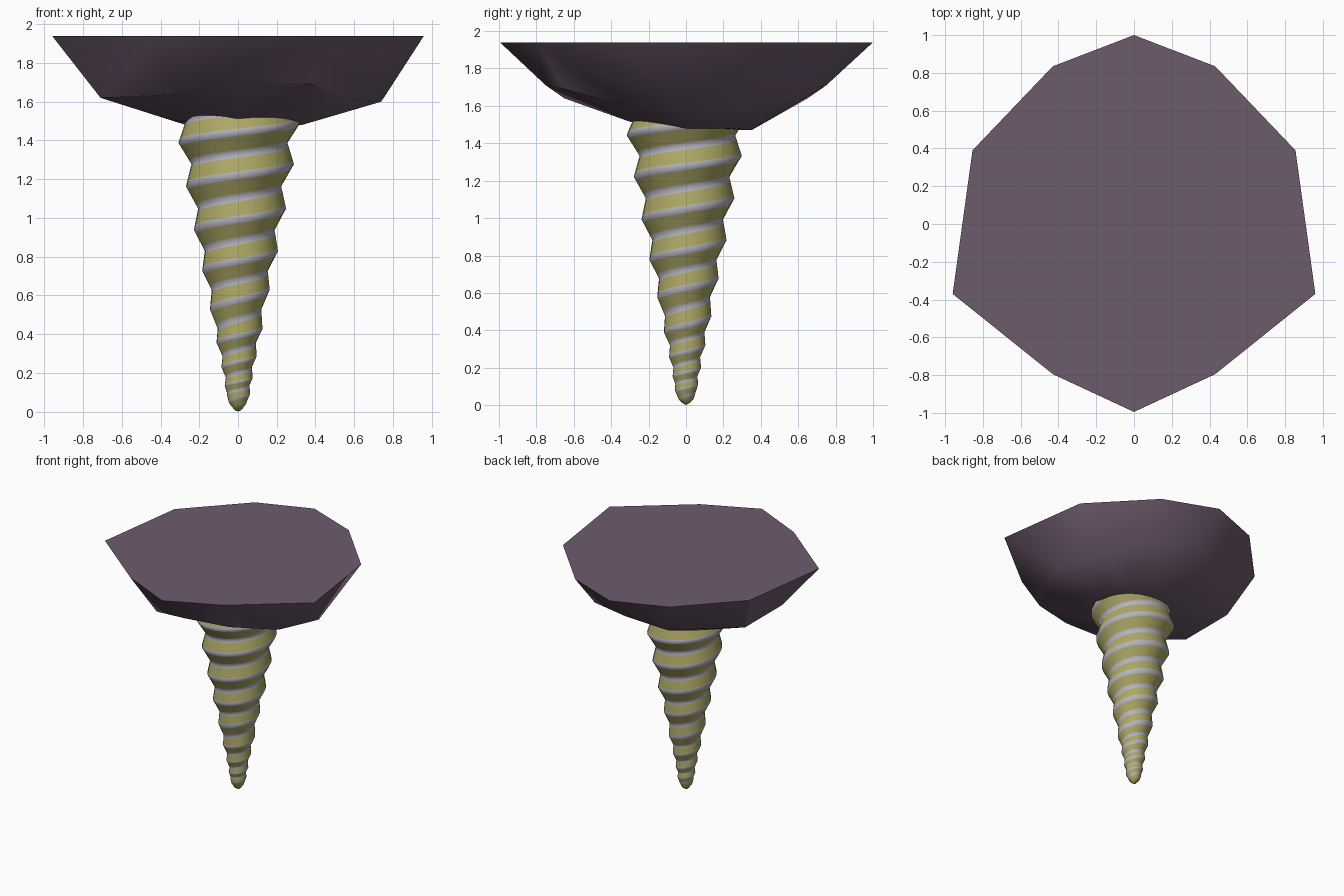
import bpy, bmesh, math

if "Cube" in bpy.data.objects:
    bpy.data.objects.remove(bpy.data.objects["Cube"])


def material(name, rgb):
    m = bpy.data.materials.new(name)
    m.diffuse_color = (*rgb, 1)
    m.use_nodes = True
    m.node_tree.nodes["Principled BSDF"].inputs["Base Color"].default_value = m.diffuse_color
    return m


def finish(bm, name, mats, angle):
    me = bpy.data.meshes.new(name)
    bm.to_mesh(me)
    bm.free()
    ob = bpy.data.objects.new(name, me)
    bpy.context.collection.objects.link(ob)
    for m in mats:
        me.materials.append(m)
    bpy.ops.object.select_all(action='DESELECT')
    ob.select_set(True)
    bpy.context.view_layer.objects.active = ob
    bpy.ops.object.shade_smooth_by_angle(angle=math.radians(angle))
    return ob


def interp(table, x):
    for (x0, y0), (x1, y1) in zip(table, table[1:]):
        if x <= x1:
            return y0 + (y1 - y0) * max(0, (x - x0) / (x1 - x0))
    return table[-1][1]


plum = material("dark plum", (0.155, 0.104, 0.152))
olive = material("olive yellow", (0.42, 0.39, 0.13))
grey = material("pale grey", (0.46, 0.45, 0.50))

# faceted head: collar, irregular waist and rim, each counter-clockwise
collar = [(.33, 0, 1.48), (.25, .25, 1.48), (0, .35, 1.47), (-.27, .25, 1.48), (-.33, 0, 1.5),
          (-.27, -.22, 1.56), (0, -.3, 1.515), (.29, -.24, 1.53)]
waist = [(.74, 0, 1.6), (.6, .33, 1.605), (.38, .65, 1.69), (.04, .75, 1.71), (-.29, .65, 1.64), (-.71, .24, 1.62)]
waist += [(x, -y, z) for x, y, z in waist[:0:-1]]
rim = [(.96, -.37), (.855, .39), (.43, .835)]
rim = rim + [(0, 1)] + [(-x, y) for x, y in rim[::-1]] + [(-.43, -.795), (0, -.995), (.43, -.795)]
rim = [(x, y, 1.94) for x, y in rim]

bm = bmesh.new()


def ring(points):
    points = sorted(points, key=lambda p: math.atan2(p[1], p[0]) % (2 * math.pi))
    return [bm.verts.new(p) for p in points]


def stitch(lo, hi):
    """Join two rings with triangles, advancing along the shorter diagonal."""
    i = j = 0
    n, m = len(lo), len(hi)
    turn = lambda r, k: math.atan2(r[k % len(r)].co.y, r[k % len(r)].co.x) % (2 * math.pi) + 2 * math.pi * (k // len(r))
    while i < n or j < m:
        a, b = lo[i % n], hi[j % m]
        if i < n and (j >= m or turn(lo, i) + turn(lo, i + 1) < turn(hi, j) + turn(hi, j + 1)):
            i += 1
            bm.faces.new((a, lo[i % n], b))
        else:
            j += 1
            bm.faces.new((a, hi[j % m], b))


rings = [ring(collar), ring(waist), ring(rim)]
stitch(rings[0], rings[1])
stitch(rings[1], rings[2])
bm.faces.new(rings[2])
bm.faces.new(rings[0][::-1])
finish(bm, "faceted_head", [plum], 32)

# spiral shaft: crest heights per turn and crest radius by height
turns = list(enumerate([0, .09, .17, .28, .42, .62, .82, 1.04, 1.27, 1.49, 1.71]))
radius = [(0, 0), (.006, .015), (.03, .04), (.08, .06), (.17, .075), (.28, .095), (.42, .125),
          (.62, .162), (.82, .205), (1.04, .247), (1.27, .288), (1.49, .325), (1.71, .33)]
N = 24
rows = [-.09, 0, .09, .41, .5, .59]    # grey bands lie round crest and valley
R = len(rows)
bm = bmesh.new()
grid = {}


def vert(j, k):
    if j == N:
        j, k = 0, k + R
    if (j, k) not in grid:
        f = rows[k % R]
        z = interp(turns, k // R + f + j / N + .03)
        depth = 0.17 * min(1, z / .15)
        r = interp(radius, z) * (1 - depth * (1 - abs(1 - 2 * (f % 1))))
        a = 2 * math.pi * j / N
        grid[j, k] = bm.verts.new((r * math.cos(a), r * math.sin(a), z))
    return grid[j, k]


for k in range(-R, 10 * R):
    for j in range(N):
        q = (vert(j, k), vert(j + 1, k), vert(j + 1, k + 1), vert(j, k + 1))
        if min(v.co.z for v in q) < 1.6 and max(v.co.z for v in q) > 0:
            face = bm.faces.new(q)
            face.material_index = 0 if k % R in (2, 5) or max(v.co.z for v in q) < .05 else 1
bmesh.ops.delete(bm, geom=[v for v in bm.verts if not v.link_faces], context='VERTS')
bmesh.ops.remove_doubles(bm, verts=bm.verts, dist=0.0005)
finish(bm, "spiral_shaft", [olive, grey], 60)
